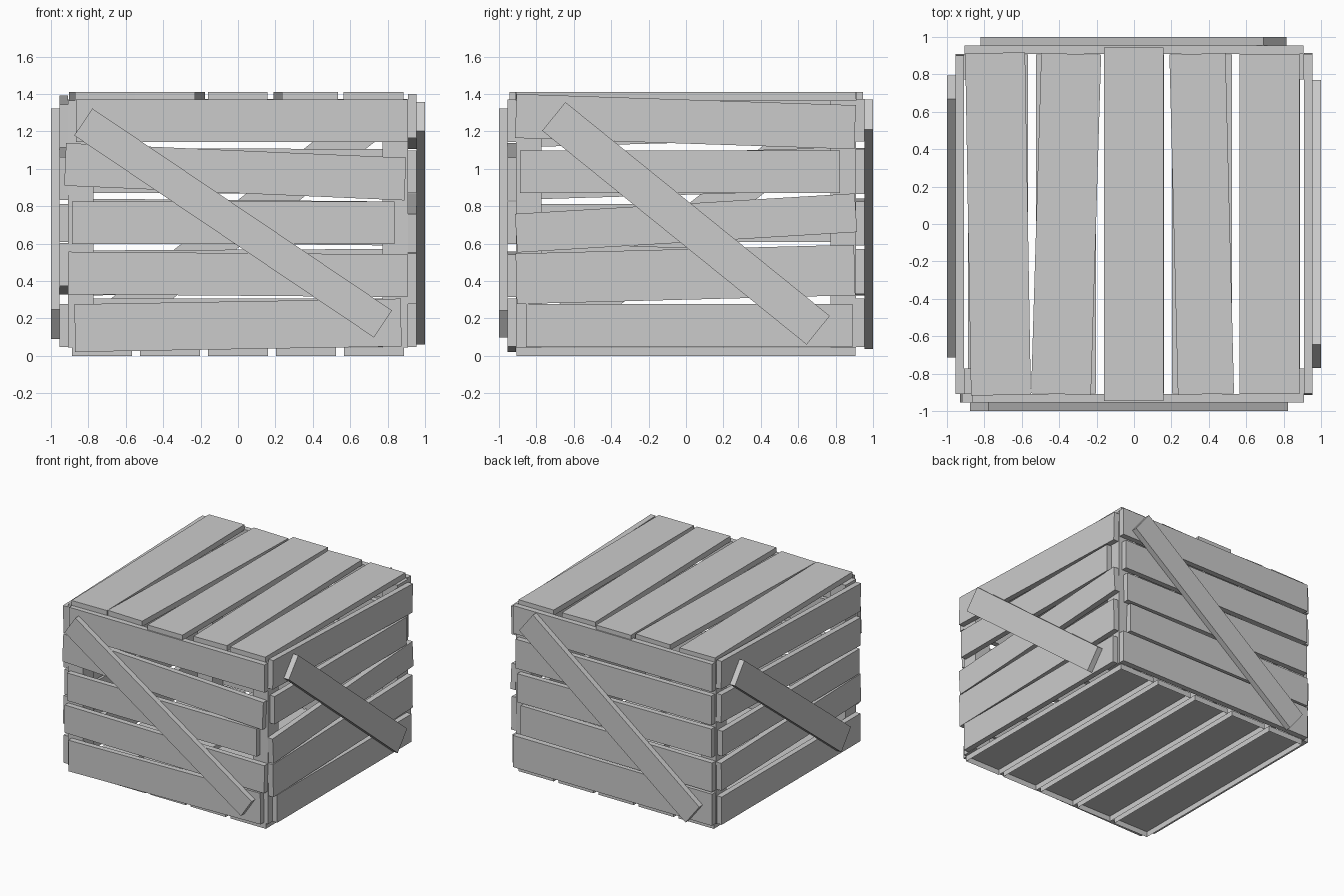
import bpy
import bmesh
from mathutils import Matrix, Vector

if "Cube" in bpy.data.objects:
    bpy.data.objects.remove(bpy.data.objects["Cube"])

T = 0.045          # board thickness


def board(name, center, size, axis, angle=0.0, open_bottom=False):
    """Box of full dimensions `size`, turned by `angle` about one axis."""
    bpy.ops.mesh.primitive_cube_add(size=1)
    ob = bpy.context.object
    ob.name = name
    rot = Matrix.Rotation(angle, 4, axis)
    ob.data.transform(Matrix.Translation(Vector(center)) @ rot @ Matrix.Diagonal((*size, 1)))
    if open_bottom:
        bm = bmesh.new()
        bm.from_mesh(ob.data)
        bm.normal_update()
        down = [f for f in bm.faces if f.normal.z < -0.9]
        bmesh.ops.delete(bm, geom=down, context='FACES_ONLY')
        bm.to_mesh(ob.data)
        bm.free()


def wall_board(name, side, u, z, length, height, tilt, depth):
    """Board on a wall; u runs along +x (front/back) or +y (left/right)."""
    d = depth * (-1 if side in ("front", "left") else 1)
    if side in ("front", "back"):
        # a positive turn about y lowers the +x end
        board(name, (u, d, z), (length, T, height), 'Y', -tilt)
    else:
        board(name, (d, u, z), (T, length, height), 'X', tilt)


# wall slats from bottom to top: (u, z, length, height, tilt)
slats = {
    "front": [(0.0, 0.163, 1.745, 0.255, 0.017), (0.0, 0.435, 1.815, 0.228, -0.008),
              (-0.025, 0.711, 1.725, 0.228, 0.0), (-0.015, 0.984, 1.82, 0.228, -0.043),
              (0.022, 1.256, 1.775, 0.228, 0.0)],
    "right": [(0.018, 0.162, 1.745, 0.228, 0.0), (-0.003, 0.435, 1.81, 0.27, 0.026),
              (0.0, 0.71, 1.82, 0.207, 0.06), (-0.032, 0.983, 1.71, 0.228, 0.0),
              (-0.003, 1.252, 1.815, 0.235, -0.033)],
    "back": [(0.0, 0.177, 1.81, 0.26, 0.0), (-0.035, 0.447, 1.74, 0.24, 0.005),
             (-0.018, 0.715, 1.765, 0.235, -0.009), (-0.01, 0.988, 1.78, 0.24, -0.004),
             (0.0, 1.26, 1.81, 0.228, 0.0)],
    "left": [(0.0, 0.162, 1.8, 0.228, 0.0), (0.0, 0.465, 1.81, 0.228, -0.025),
             (0.0, 0.71, 1.78, 0.205, 0.0), (0.0, 0.975, 1.81, 0.228, 0.03),
             (0.0, 1.253, 1.81, 0.228, 0.027)],
}
for side, rows in slats.items():
    for i, (u, z, length, height, tilt) in enumerate(rows):
        wall_board(f"{side}_slat_{i + 1}", side, u, z, length, height, tilt, 0.9325)

# diagonal braces, outermost layer
braces = {
    "front": (-0.026, 0.71, 1.932, 0.174, -0.593),
    "right": (0.0, 0.708, 1.818, 0.197, -0.68),
    "back": (-0.002, 0.703, 1.915, 0.203, 0.66),
    "left": (0.04, 0.705, 1.75, 0.203, 0.66),
}
for side, (u, z, length, height, tilt) in braces.items():
    wall_board(f"{side}_brace", side, u, z, length, height, tilt, 0.9775)

# corner posts inside the walls
for sx in (-1, 1):
    for sy in (-1, 1):
        name = f"corner_post_{'front' if sy < 0 else 'back'}_{'left' if sx < 0 else 'right'}"
        board(name, (sx * 0.841, sy * 0.841, 0.705), (0.138, 0.138, 1.32), 'Z')

# floor boards, hollow underneath
for i in range(5):
    board(f"floor_board_{i + 1}", ((i - 2) * 0.364, 0, T / 2), (0.32, 1.815, T), 'Z', 0, True)

# lid boards: (x, width, length, turn)
lid = [(-0.727, 0.32, 1.83, 0.017), (-0.363, 0.32, 1.82, -0.03), (-0.002, 0.317, 1.89, 0.0),
       (0.362, 0.3, 1.82, 0.025), (0.725, 0.32, 1.82, 0.0)]
for i, (x, width, length, turn) in enumerate(lid):
    board(f"lid_board_{i + 1}", (x, 0, 1.41 - T / 2), (width, length, T), 'Z', turn)
